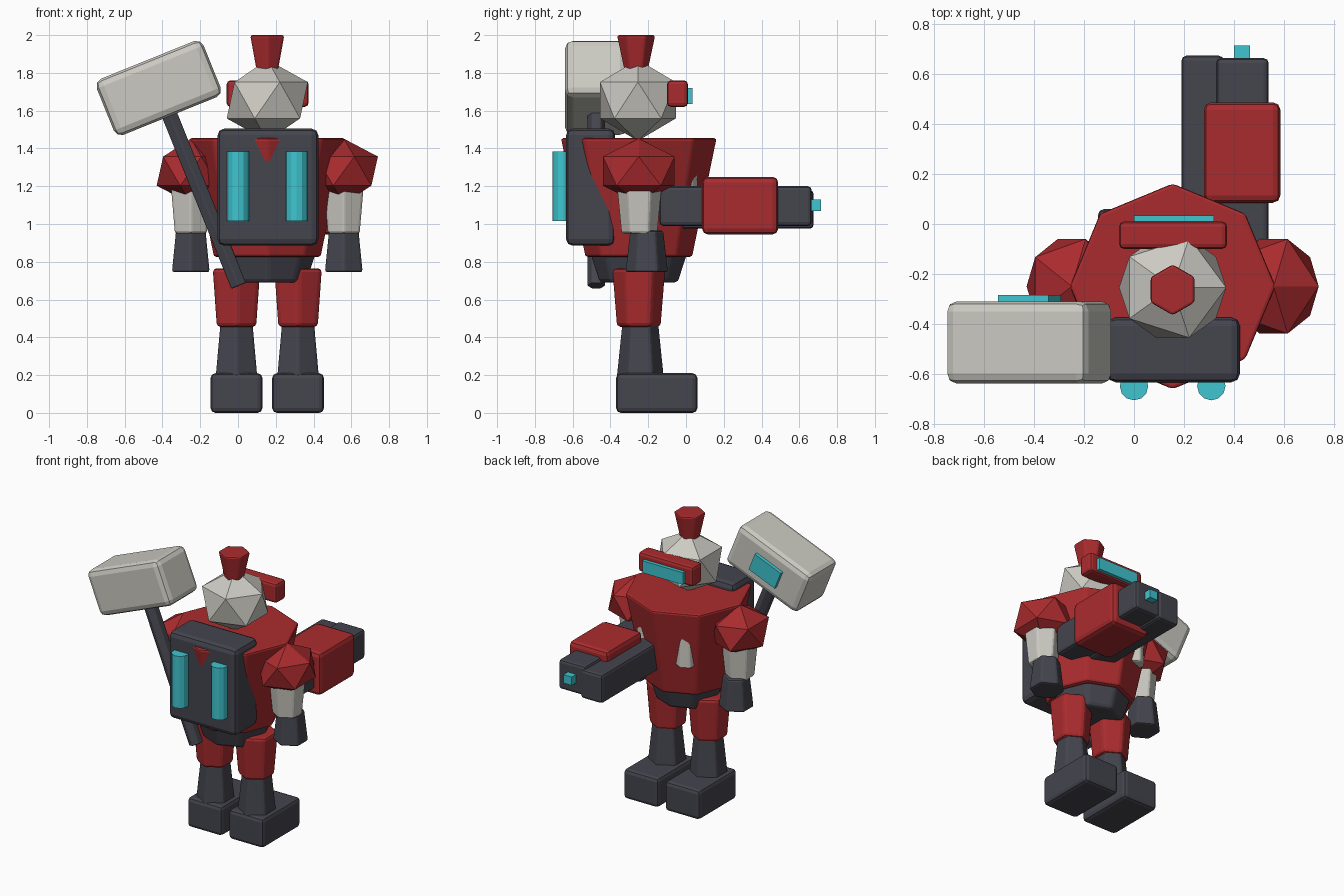
import bpy
import bmesh
import math
from mathutils import Matrix, Vector

cube = bpy.data.objects.get("Cube")
if cube:
    bpy.data.objects.remove(cube, do_unlink=True)


def material(name, rgb):
    mat = bpy.data.materials.new(name)
    mat.use_nodes = True
    color = (*rgb, 1.0)
    mat.diffuse_color = color
    bsdf = mat.node_tree.nodes["Principled BSDF"]
    bsdf.inputs["Base Color"].default_value = color
    bsdf.inputs["Roughness"].default_value = 0.8
    return mat


RED = material("armour red", (0.40, 0.024, 0.027))
DARK = material("dark steel", (0.058, 0.058, 0.076))
BONE = material("pale grey", (0.60, 0.59, 0.54))
CYAN = material("glowing cyan", (0.05, 0.56, 0.63))


def finish(name, bm, mat, bevel):
    bmesh.ops.recalc_face_normals(bm, faces=bm.faces)
    mesh = bpy.data.meshes.new(name)
    bm.to_mesh(mesh)
    bm.free()
    mesh.materials.append(mat)
    obj = bpy.data.objects.new(name, mesh)
    bpy.context.collection.objects.link(obj)
    if bevel:
        mod = obj.modifiers.new("Bevel", "BEVEL")
        mod.width = bevel
        mod.segments = 2
        mod.limit_method = "ANGLE"
        mod.angle_limit = math.radians(35)
    return obj


def box(name, mat, xs, ys, zs, bevel=0.0):
    """Bevelled box from its extent along each axis."""
    spans = (xs, ys, zs)
    size = Matrix.Diagonal([b - a for a, b in spans]).to_4x4()
    centre = Matrix.Translation([(a + b) / 2 for a, b in spans])
    bm = bmesh.new()
    bmesh.ops.create_cube(bm, size=1.0, matrix=centre @ size)
    return finish(name, bm, mat, bevel)


def taper(name, mat, x, y, zs, radii, sides=6, bevel=0.012):
    """Upright tapered prism with a corner facing the y axis."""
    bm = bmesh.new()
    rings = []
    for z, r in zip(zs, radii):
        angles = [math.tau * i / sides for i in range(sides)]
        rings.append([bm.verts.new((x + r * math.sin(a), y + r * math.cos(a), z))
                      for a in angles])
    low, high = rings
    bm.faces.new(low)
    bm.faces.new(high)
    for i in range(sides):
        j = (i + 1) % sides
        bm.faces.new((low[i], low[j], high[j], high[i]))
    return finish(name, bm, mat, bevel)


def gem(name, mat, centre, scale):
    """Twenty-sided ball stretched along the axes."""
    bm = bmesh.new()
    m = Matrix.Translation(centre) @ Matrix.Diagonal(scale).to_4x4()
    bmesh.ops.create_icosphere(bm, subdivisions=1, radius=1.0, matrix=m)
    return finish(name, bm, mat, 0)


CX, CY = 0.155, -0.25

# Limbs, one set per side
for side, s in (("right", -1), ("left", 1)):
    leg = CX + s * 0.163
    arm = CX + s * 0.405
    box(side + "_foot", DARK, (leg - 0.137, leg + 0.137), (-0.37, 0.06), (0, 0.21), 0.025)
    taper(side + "_shin", DARK, leg, -0.242, (0.19, 0.50), (0.127, 0.095))
    taper(side + "_thigh", RED, leg, CY, (0.455, 0.765), (0.120, 0.145), bevel=0.02)
    gem(side + "_shoulder", RED, (arm, CY, 1.28), (0.202, 0.223, 0.172))
    taper(side + "_forearm", BONE, arm, -0.247, (0.95, 1.24), (0.097, 0.125))
    taper(side + "_hand", DARK, arm, -0.208, (0.745, 0.965), (0.115, 0.09))
    # Pegs showing through the chest plate
    taper(side + "_chest_peg", BONE, CX + s * 0.155, 0.0, (1.05, 1.30), (0.07, 0.06))
    # Lights on the pack
    taper(side + "_pack_light", CYAN, CX + s * 0.155, -0.65, (1.015, 1.385),
          (0.057, 0.057), 12, 0)

# Body
taper("pelvis", DARK, CX, CY, (0.69, 0.86), (0.21, 0.265), 8, 0.02)
taper("torso", RED, CX, CY, (0.825, 1.455), (0.285, 0.415), 8, 0.015)
box("back_pack", DARK, (-0.108, 0.425), (-0.635, -0.375), (0.885, 1.505), 0.035)

# Head
gem("head", BONE, (CX, -0.255, 1.655), (0.24, 0.236, 0.215))
taper("top_knot", RED, CX, -0.264, (1.79, 2.0), (0.06, 0.104), 6, 0.012)
box("visor", RED, (-0.06, 0.373), (-0.10, 0.01), (1.62, 1.76), 0.02)
box("visor_glass", CYAN, (0.0, 0.32), (-0.02, 0.035), (1.635, 1.72))

# Forward weapon
box("long_barrel", DARK, (0.19, 0.36), (-0.14, 0.675), (0.975, 1.18), 0.02)
box("short_barrel", DARK, (0.33, 0.54), (-0.14, 0.665), (0.99, 1.20), 0.02)
box("weapon_housing", RED, (0.28, 0.587), (0.085, 0.488), (0.945, 1.25), 0.03)
box("muzzle", CYAN, (0.40, 0.465), (0.64, 0.715), (1.07, 1.13))

# Hammer, built upright around its head and then tilted
hammer = [
    box("hammer_head", BONE, (-0.305, 0.305), (-0.165, 0.165), (-0.16, 0.16), 0.04),
    box("hammer_light", CYAN, (-0.11, 0.11), (0.14, 0.19), (-0.065, 0.065)),
    taper("hammer_handle", DARK, 0, 0, (-1.13, 0), (0.048, 0.048), bevel=0.006),
]
tilt = Matrix.Translation(Vector((-0.42, -0.475, 1.72))) @ Matrix.Rotation(math.radians(-22), 4, "Y")
for part in hammer:
    part.matrix_world = tilt
